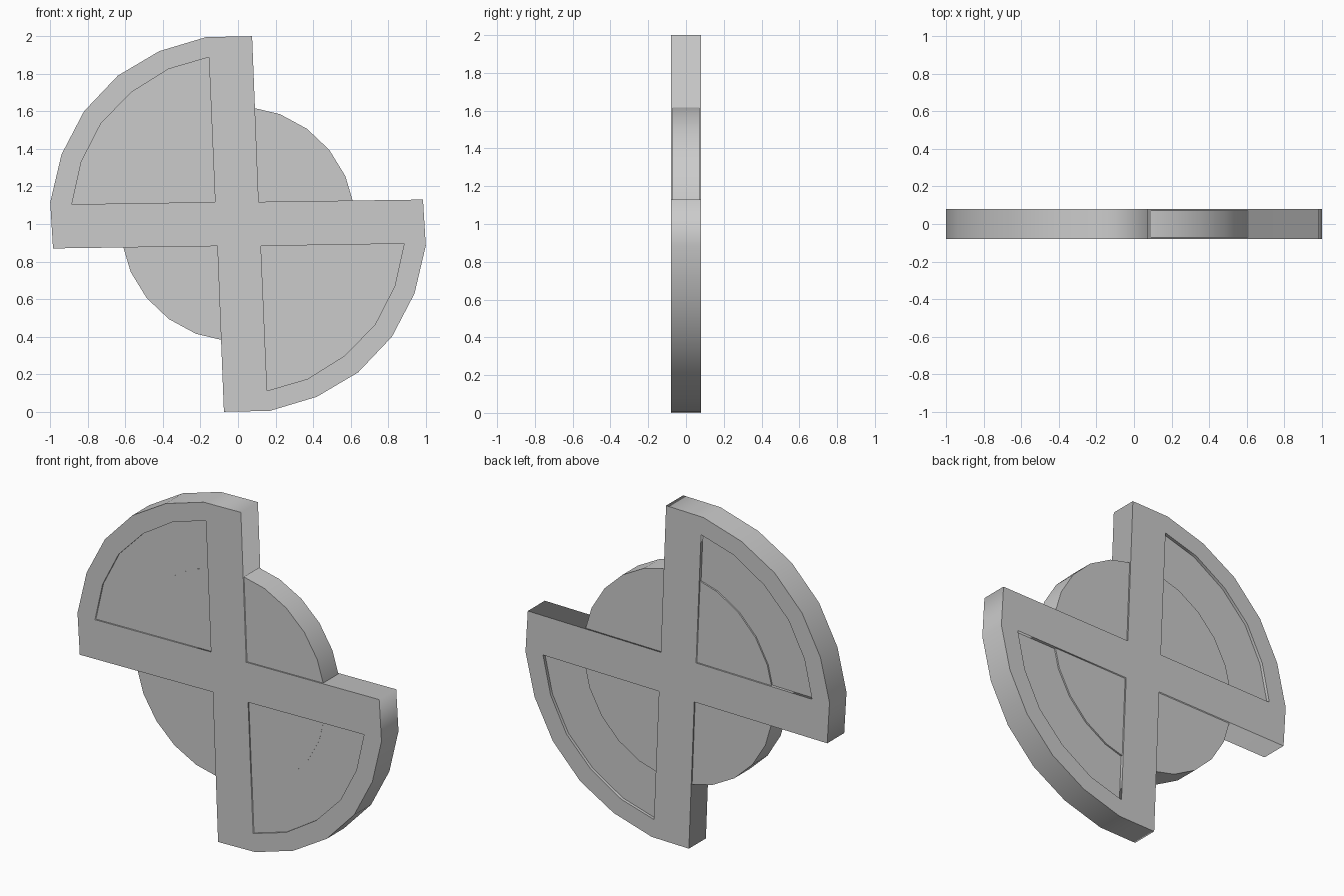
import bpy
import math

if "Cube" in bpy.data.objects:
    bpy.data.objects.remove(bpy.data.objects["Cube"])

CENTER_Z = 1.0


def flip(pts):
    # half-turn copy, the whole model has two-fold symmetry
    return [(-x, -y) for x, y in pts]


def plate(name, loops, front, back):
    # flat plate from closed outlines (inner loops become holes), y from front to back
    cu = bpy.data.curves.new(name + "_outline", 'CURVE')
    cu.dimensions = '2D'
    cu.fill_mode = 'BOTH'
    cu.extrude = (back - front) / 2
    for pts in loops:
        sp = cu.splines.new('POLY')
        sp.points.add(len(pts) - 1)
        for p, (x, y) in zip(sp.points, pts):
            p.co = (x, y, 0, 1)
        sp.use_cyclic_u = True
    ob = bpy.data.objects.new(name, cu)
    bpy.context.collection.objects.link(ob)
    ob.location = (0, (front + back) / 2, CENTER_Z)
    ob.rotation_euler = (math.pi / 2, 0, 0)
    bpy.ops.object.select_all(action='DESELECT')
    ob.select_set(True)
    bpy.context.view_layer.objects.active = ob
    bpy.ops.object.convert(target='MESH')
    return bpy.context.object


# cross-shaped frame with two large quarter rims
half = [(0.075, 1.0), (-0.17, 0.995), (-0.42, 0.92), (-0.64, 0.79),
        (-0.82, 0.60), (-0.94, 0.37), (-1.0, 0.115), (-0.985, -0.13),
        (-0.11, -0.118)]
window = [(-0.155, 0.888), (-0.37, 0.825), (-0.57, 0.70), (-0.73, 0.535),
          (-0.835, 0.33), (-0.885, 0.105), (-0.122, 0.117)]
plate("frame", [half + flip(half), window, flip(window)], -0.08, 0.08)

# recessed panels inside the quarter rims
plate("upper_panel", [window], -0.071, 0.062)
plate("lower_panel", [flip(window)], -0.071, 0.062)

# smaller low-poly disc through the middle
angles = [math.radians(9 + 15 * i) for i in range(24)]
disc = [(0.626 * math.cos(a), 0.626 * math.sin(a)) for a in angles]
plate("inner_disc", [disc], -0.072, 0.071)
